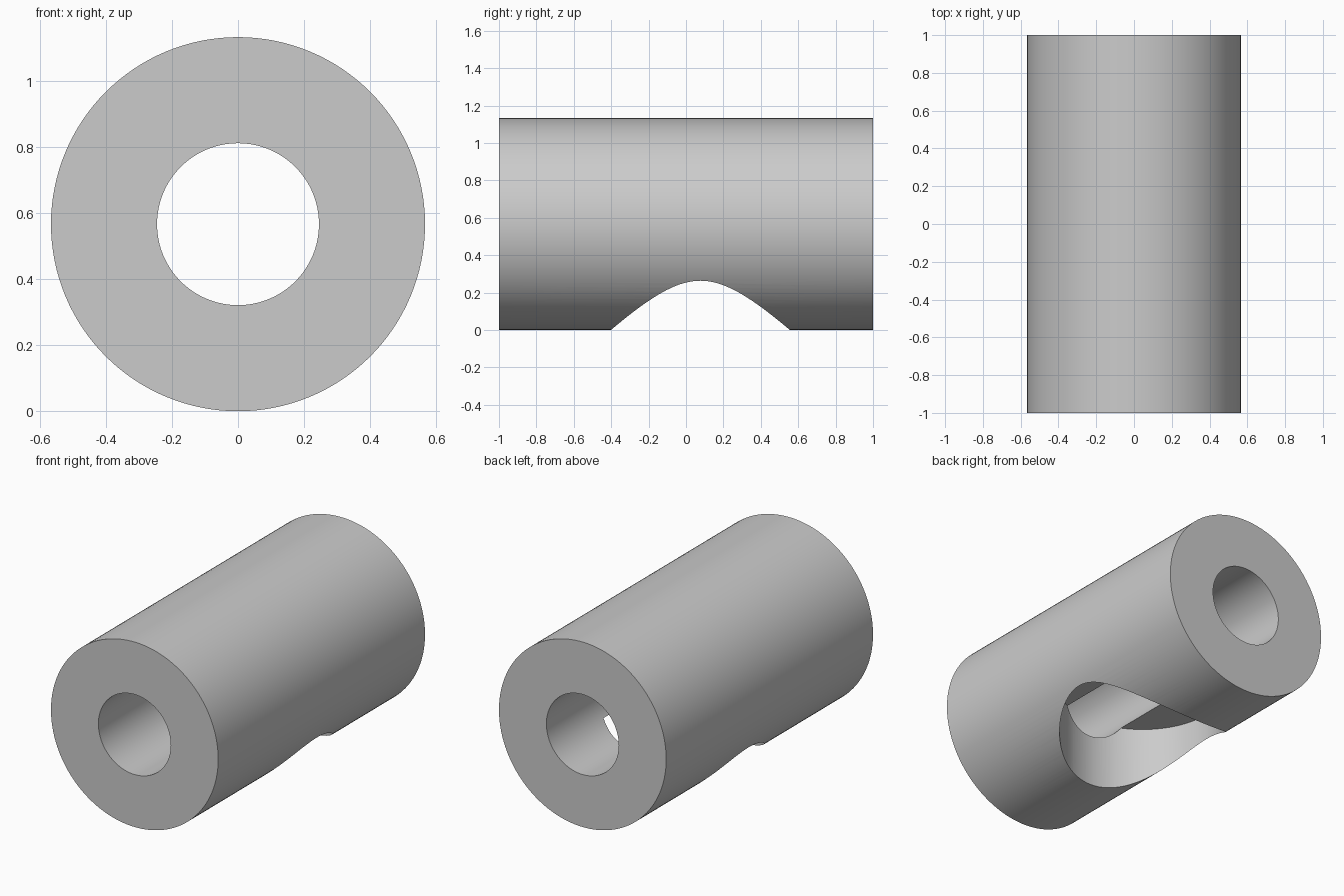
import bpy
import math

SIDES = 128
RADIUS, BORE_RADIUS, POCKET_RADIUS = 0.566, 0.245, 0.478
POCKET_Y, POCKET_TOP = 0.077, 0.426

cube = bpy.data.objects.get("Cube")
if cube:
    bpy.data.objects.remove(cube, do_unlink=True)


def cylinder(name, radius, length, location, along_y=False):
    turn = (math.pi / 2, 0, 0) if along_y else (0, 0, 0)
    bpy.ops.mesh.primitive_cylinder_add(
        vertices=SIDES, radius=radius, depth=length, location=location, rotation=turn)
    obj = bpy.context.object
    obj.name = name
    return obj


def cut(target, cutter):
    cutter.hide_render = True
    mod = target.modifiers.new("cut", "BOOLEAN")
    mod.operation = "DIFFERENCE"
    mod.solver = "EXACT"
    mod.object = cutter
    bpy.context.view_layer.objects.active = target
    bpy.ops.object.modifier_apply(modifier=mod.name)
    bpy.data.objects.remove(cutter, do_unlink=True)


# Plain grey material
grey = bpy.data.materials.new("plain grey")
grey.use_nodes = True
colour = (0.6, 0.6, 0.6, 1)
grey.diffuse_color = colour
grey.node_tree.nodes["Principled BSDF"].inputs["Base Color"].default_value = colour

# Thick tube lying along y
tube = cylinder("tube_body", RADIUS, 2, (0, 0, RADIUS), along_y=True)
tube.data.materials.append(grey)

# Bore through the full length
cut(tube, cylinder("bore_cutter", BORE_RADIUS, 2.4, (0, 0, RADIUS), along_y=True))

# Round flat-topped pocket rising from below into the bore
cut(tube, cylinder("pocket_cutter", POCKET_RADIUS, 1, (0, POCKET_Y, POCKET_TOP - 0.5)))

# Smooth walls with crisp rims
bpy.ops.object.select_all(action="DESELECT")
tube.select_set(True)
bpy.context.view_layer.objects.active = tube
bpy.ops.object.shade_smooth_by_angle(angle=math.radians(30))
